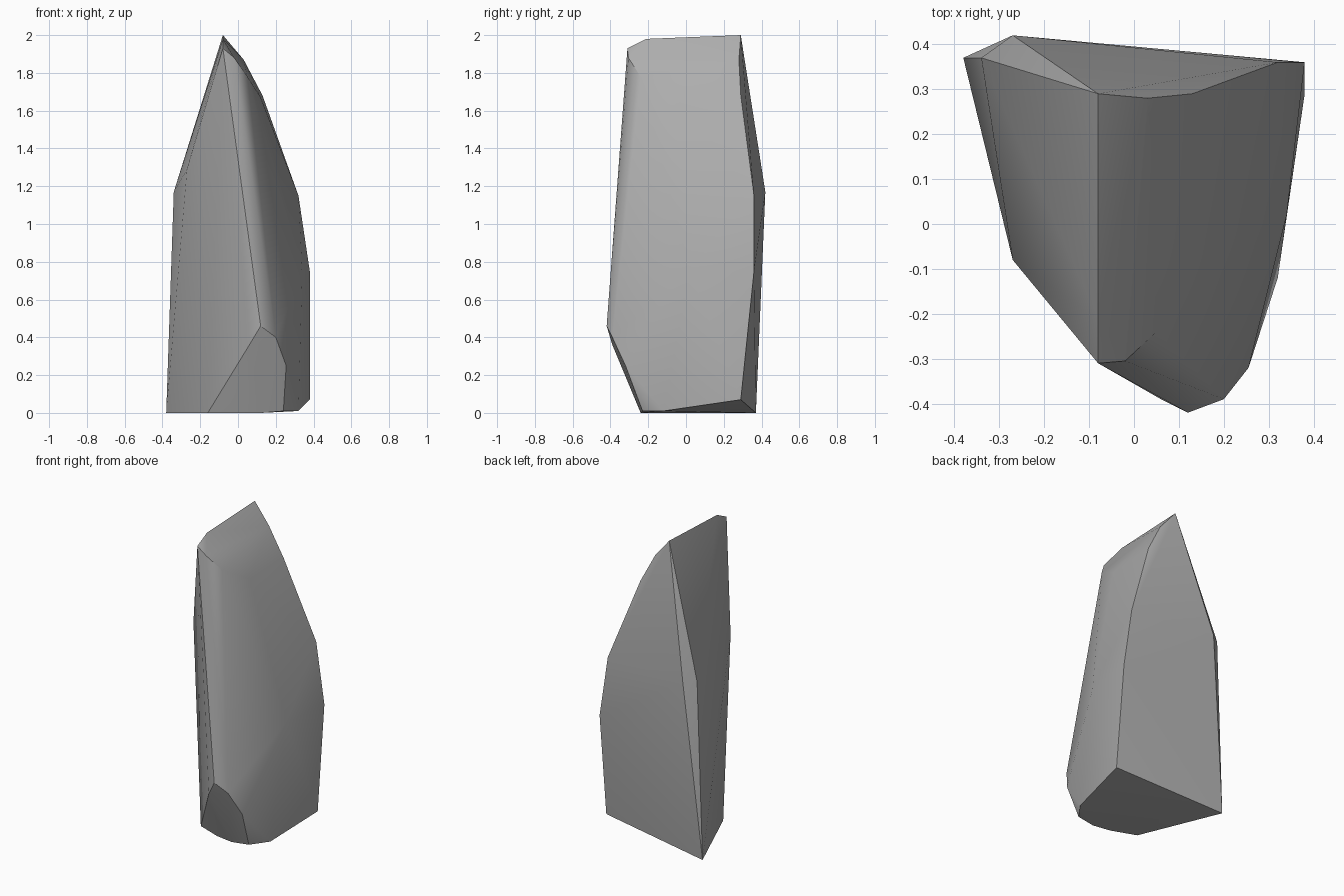
import bpy
import bmesh
import math

# Remove the default object
cube = bpy.data.objects.get("Cube")
if cube:
    bpy.data.objects.remove(cube, do_unlink=True)


def make_material(name, color):
    mat = bpy.data.materials.new(name)
    mat.use_nodes = True
    mat.diffuse_color = color
    bsdf = mat.node_tree.nodes["Principled BSDF"]
    bsdf.inputs["Base Color"].default_value = color
    bsdf.inputs["Roughness"].default_value = 0.9
    return mat


def hull_object(name, corners, material):
    """Chip a solid stone: the convex hull around its corner points."""
    bm = bmesh.new()
    for corner in corners:
        bm.verts.new(corner)
    result = bmesh.ops.convex_hull(bm, input=list(bm.verts))
    leftovers = result["geom_interior"] + result["geom_unused"]
    loose = {item for item in leftovers if isinstance(item, bmesh.types.BMVert)}
    bmesh.ops.delete(bm, geom=list(loose), context="VERTS")
    bmesh.ops.recalc_face_normals(bm, faces=list(bm.faces))
    mesh = bpy.data.meshes.new(name)
    bm.to_mesh(mesh)
    bm.free()
    mesh.materials.append(material)
    obj = bpy.data.objects.new(name, mesh)
    bpy.context.collection.objects.link(obj)
    return obj


# Sharp crest running from front to back
crest = [(-.08, .29, 2), (-.08, -.21, 1.98), (-.08, -.31, 1.93), (-.02, -.305, 1.88)]

# Sloping shoulder on the left of the crest
shoulder = [(.05, -.24, 1.78), (.12, -.05, 1.67), (.13, .29, 1.68), (.03, .28, 1.87)]

# Widest corners around the middle
waist = [(-.27, -.08, 1.29), (-.34, .37, 1.17), (-.27, .42, 1.17),
         (.32, .36, 1.15), (.38, .36, .75), (.34, .02, .75)]

# Blunt nose low on the front
nose = [(.12, -.42, .46), (.2, -.39, .4), (.255, -.32, .25), (.06, -.39, .36)]

# Undercut foot
foot = [(-.38, .37, 0), (.38, .29, .07), (.32, -.12, .01), (.24, -.23, .01),
        (.12, -.24, 0), (0, -.22, 0), (-.16, -.16, 0)]

stone_grey = make_material("stone grey", (.42, .42, .42, 1))
rock = hull_object("standing_rock", crest + shoulder + waist + nose + foot, stone_grey)

# Soft facets, crisp main ridges
bpy.ops.object.select_all(action="DESELECT")
rock.select_set(True)
bpy.context.view_layer.objects.active = rock
bpy.ops.object.shade_smooth_by_angle(angle=math.radians(30))
